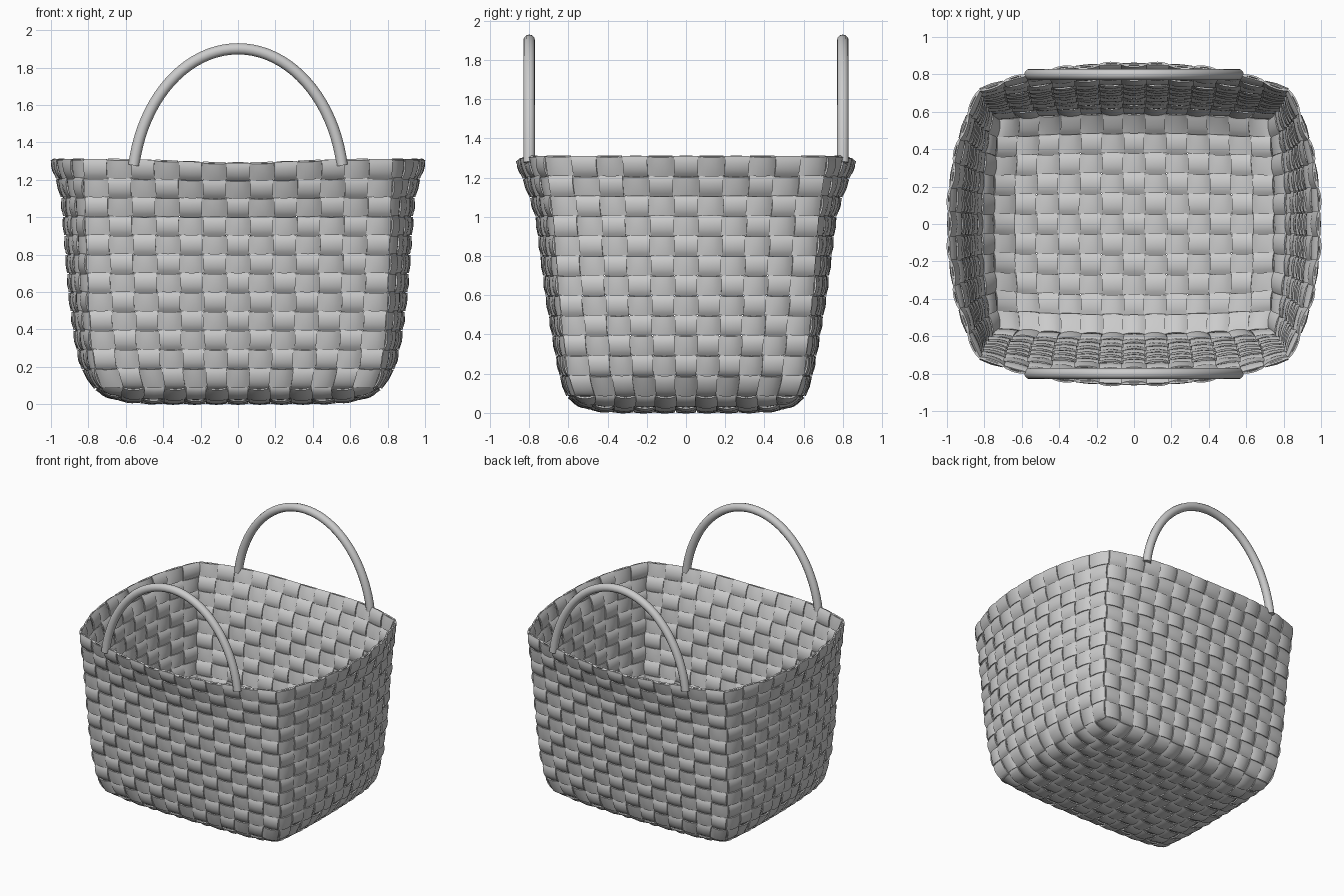
import bpy, bmesh, math
from mathutils import Vector

if "Cube" in bpy.data.objects:
    bpy.data.objects.remove(bpy.data.objects["Cube"])

NX, NY, NZ = 13, 11, 12        # strips across front, across side, rows up the wall
Z0, Z1 = 0.09, 1.31
AMP, THICK, GAP, SEG = 0.012, 0.009, 0.025, 6

# wall profile: z, corner x, corner y, bulged half width x, bulged half depth y
PROFILE = [
    (0.09, 0.725, 0.565, 0.755, 0.595),
    (0.20, 0.765, 0.600, 0.825, 0.630),
    (0.36, 0.785, 0.620, 0.860, 0.660),
    (0.60, 0.800, 0.645, 0.890, 0.700),
    (1.00, 0.815, 0.675, 0.920, 0.750),
    (1.12, 0.818, 0.690, 0.932, 0.785),
    (1.31, 0.825, 0.715, 0.990, 0.855),
]


def section(z):
    k = 0
    while k < len(PROFILE) - 2 and z > PROFILE[k + 1][0]:
        k += 1
    p, q = PROFILE[k], PROFILE[k + 1]
    t = (z - p[0]) / (q[0] - p[0])
    return [a + (b - a) * t for a, b in zip(p[1:], q[1:])]


def bulge(corner, mid, s):
    return mid - (mid - corner) * abs(s) ** 2.3


def wall(side):
    """Surface of one wall; a, b run 0..1 along and up."""
    def f(a, b):
        s, z = 2 * a - 1, Z0 + (Z1 - Z0) * b
        cx, cy, hx, hy = section(z)
        if side % 2 == 0:
            dip = 0.02 * max(0, 1 - s * s) ** 4 * max(0, b) ** 8
            p = Vector((s * cx, -bulge(cy, hy, s), z - dip))
        else:
            p = Vector((bulge(cx, hx, s), s * cy, z))
        if side > 1:
            p.x, p.y = -p.x, -p.y
        return p
    return f


def floor(a, b):
    u, v = 2 * a - 1, 2 * b - 1
    cx, cy, hx, hy = section(Z0)
    lift = 1 - (1 - u ** 8) * (1 - v ** 8)
    return Vector((u * bulge(cx, hx, v), v * bulge(cy, hy, u), 0.018 + (Z0 - 0.018) * lift))


def normal(f, a, b):
    e = 1e-3
    da = f(a + e, b) - f(a - e, b)
    db = f(a, b + e) - f(a, b - e)
    return da.cross(db).normalized()


def weave(bm, f, na, nb, along_a, parity):
    """Over-and-under strips in one direction on surface f."""
    count, cross = (nb, na) if along_a else (na, nb)
    for i in range(count):
        rows = []
        for k in range(cross * SEG + 1):
            t = k / SEG
            j = min(int(t), cross - 1)
            sign = 1 if (i + j + parity) % 2 == 0 else -1
            if not along_a:
                sign = -sign
            wave = sign * max(0, math.sin(math.pi * (t - j))) ** 0.7
            row = []
            for w, crown in ((GAP, 0), (0.5, 0.005), (1 - GAP, 0)):
                l, c = t / cross, (i + w) / count
                a, b = (l, c) if along_a else (c, l)
                row.append(bm.verts.new(f(a, b) + normal(f, a, b) * wave * (AMP + crown)))
            rows.append(row)
        for r, q in zip(rows, rows[1:]):
            for m in range(2):
                face = (r[m], q[m], q[m + 1], r[m + 1])
                bm.faces.new(face if along_a else face[::-1])


def finish(ob, angle):
    bpy.ops.object.select_all(action='DESELECT')
    ob.select_set(True)
    bpy.context.view_layer.objects.active = ob
    bpy.ops.object.convert(target='MESH')
    bpy.ops.object.shade_smooth_by_angle(angle=math.radians(angle))


def strips(name, bm):
    bmesh.ops.remove_doubles(bm, verts=bm.verts, dist=1e-4)
    bmesh.ops.recalc_face_normals(bm, faces=bm.faces)
    me = bpy.data.meshes.new(name)
    bm.to_mesh(me)
    bm.free()
    ob = bpy.data.objects.new(name, me)
    bpy.context.collection.objects.link(ob)
    mod = ob.modifiers.new("thickness", 'SOLIDIFY')
    mod.thickness, mod.offset = THICK, 0
    finish(ob, 40)


# horizontal hoops around the walls, upright stakes running under the floor
hoops, stakes = bmesh.new(), bmesh.new()
for side in range(4):
    n = NX if side % 2 == 0 else NY
    weave(hoops, wall(side), n, NZ, True, side % 2)
    weave(stakes, wall(side), n, NZ, False, side % 2)
weave(stakes, floor, NX, NY, True, 0)
weave(stakes, floor, NX, NY, False, 0)
strips("woven_hoops", hoops)
strips("woven_stakes", stakes)

# arched handles on the front and back rim
for name, y in (("front_handle", -0.80), ("back_handle", 0.80)):
    cu = bpy.data.curves.new(name, 'CURVE')
    cu.dimensions = '3D'
    cu.bevel_depth, cu.bevel_resolution, cu.use_fill_caps = 0.03, 4, True
    sp = cu.splines.new('POLY')
    n, start = 40, 0.17
    sp.points.add(n)
    for k, p in enumerate(sp.points):
        t = start + (math.pi - 2 * start) * k / n
        p.co = (0.565 * math.cos(t), y, 1.15 + 0.75 * math.sin(t), 1)
    ob = bpy.data.objects.new(name, cu)
    bpy.context.collection.objects.link(ob)
    finish(ob, 50)
